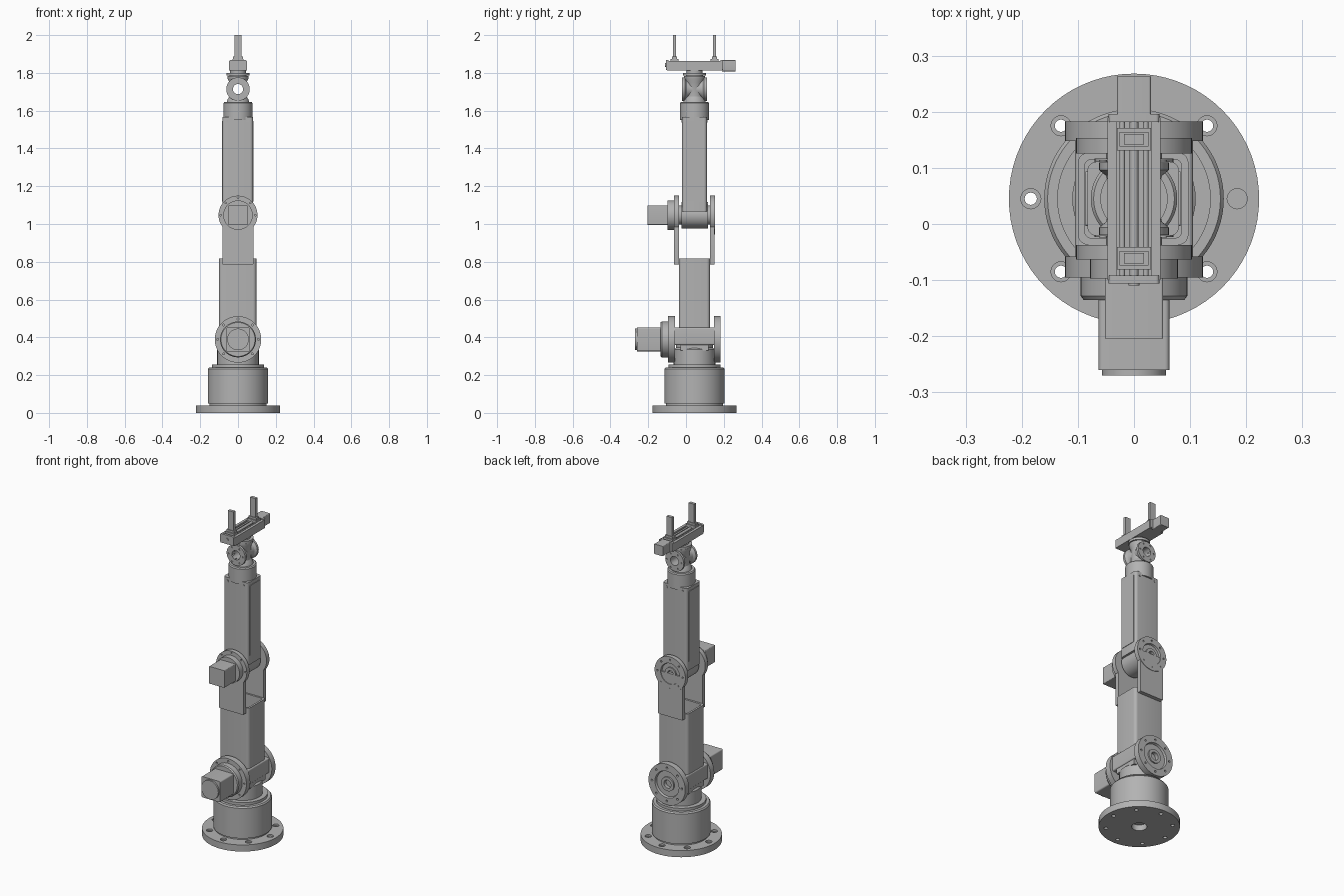
import bpy, bmesh
from math import cos, sin, pi, radians
from mathutils import Matrix, Vector

if "Cube" in bpy.data.objects:
    bpy.data.objects.remove(bpy.data.objects["Cube"])

grey = bpy.data.materials.new("machined grey")
grey.use_nodes = True
grey.diffuse_color = (0.45, 0.45, 0.45, 1)
grey.node_tree.nodes["Principled BSDF"].inputs["Base Color"].default_value = (0.45, 0.45, 0.45, 1)

CY = 0.045          # arm centre line in y
SHOULDER = 0.389    # pivot heights
ELBOW = 1.047
WRIST = 1.714
parts = []


def finish(name, bm):
    bmesh.ops.recalc_face_normals(bm, faces=bm.faces)
    mesh = bpy.data.meshes.new(name)
    bm.to_mesh(mesh)
    bm.free()
    mesh.materials.append(grey)
    ob = bpy.data.objects.new(name, mesh)
    bpy.context.collection.objects.link(ob)
    parts.append(ob)
    return ob


def box(name, x, y, z, round_axis=None, radius=0.0):
    """Box from (min, max) spans, optionally rounding edges along one axis."""
    bm = bmesh.new()
    bmesh.ops.create_cube(bm, size=1)
    for v in bm.verts:
        v.co = Vector([s[0] + (s[1] - s[0]) * (c + 0.5) for s, c in zip((x, y, z), v.co)])
    if round_axis is not None:
        edges = [e for e in bm.edges
                 if abs((e.verts[0].co - e.verts[1].co).normalized()[round_axis]) > 0.9]
        bmesh.ops.bevel(bm, geom=edges, offset=radius, segments=5, profile=0.5, affect='EDGES')
    return finish(name, bm)


def lathe(name, profile, centre=(0, CY, 0), along_y=False, steps=48):
    """Turned part; profile is (radius, height) along z or y."""
    bm = bmesh.new()
    verts = [bm.verts.new((r, 0, h)) for r, h in profile]
    edges = [bm.edges.new(pair) for pair in zip(verts, verts[1:])]
    bmesh.ops.spin(bm, geom=verts + edges, cent=(0, 0, 0), axis=(0, 0, 1),
                   angle=2 * pi, steps=steps, use_merge=True)
    bmesh.ops.remove_doubles(bm, verts=bm.verts, dist=1e-5)
    turn = Matrix.Rotation(-pi / 2, 4, 'X') if along_y else Matrix()
    bmesh.ops.transform(bm, matrix=Matrix.Translation(centre) @ turn, verts=bm.verts)
    return finish(name, bm)


def cylinder(name, r, low, high, centre=(0, CY, 0), along_y=False, steps=48):
    return lathe(name, [(0, low), (r, low), (r, high), (0, high)], centre, along_y, steps)


def cut(ob, cutter):
    """Subtract a helper shape and discard it."""
    mod = ob.modifiers.new("cut", 'BOOLEAN')
    mod.operation, mod.solver, mod.object = 'DIFFERENCE', 'EXACT', cutter
    graph = bpy.context.evaluated_depsgraph_get()
    mesh = bpy.data.meshes.new_from_object(ob.evaluated_get(graph))
    ob.modifiers.clear()
    ob.data = mesh
    parts.remove(cutter)
    bpy.data.objects.remove(cutter)


def drill_ring(ob, count, ring, r, low, high, centre, along_y=False, phase=0):
    for i in range(count):
        a = 2 * pi * i / count + phase
        off = (cos(a) * ring, 0, sin(a) * ring) if along_y else (cos(a) * ring, sin(a) * ring, 0)
        spot = Vector(centre) + Vector(off)
        cut(ob, cylinder("cutter", r, low, high, spot, along_y, 16))


# Base flange and pedestal
base = cylinder("base_flange", 0.223, 0, 0.04, steps=72)
drill_ring(base, 8, 0.184, 0.011, -0.01, 0.06, (0, CY, 0))
drill_ring(base, 8, 0.184, 0.018, 0.03, 0.06, (0, CY, 0))
cut(base, cylinder("cutter", 0.042, -0.01, 0.035))
lathe("pedestal", [(0, 0.04), (0.152, 0.04), (0.152, 0.05), (0.16, 0.05), (0.16, 0.232),
                   (0.154, 0.24), (0.137, 0.24), (0.137, 0.256), (0, 0.256)], steps=72)
cylinder("turntable_neck", 0.11, 0.25, 0.335)
lathe("neck_collar", [(0.11, 0.335), (0.098, 0.345), (0.098, 0.365), (0, 0.365)])

# Shoulder joint
at = (0, 0, SHOULDER)
box("shoulder_block", (-0.105, 0.105), (-0.06, 0.15), (0.36, 0.452), 1, 0.008)
box("shoulder_web", (-0.1, 0.1), (-0.03, 0.12), (0.33, 0.37))
front = cylinder("shoulder_front_disc", 0.123, -0.095, -0.058, at, True)
drill_ring(front, 8, 0.108, 0.005, -0.11, -0.085, at, True)
rear = lathe("shoulder_rear_disc", [
    (0, 0.148), (0.123, 0.148), (0.123, 0.183), (0.08, 0.183), (0.076, 0.17), (0.042, 0.17),
    (0.042, 0.178), (0.024, 0.178), (0.024, 0.155), (0, 0.155)], at, True)
drill_ring(rear, 8, 0.1, 0.006, 0.17, 0.2, at, True)
lathe("shoulder_motor_flange", [(0, -0.09), (0.095, -0.09), (0.095, -0.128), (0.09, -0.135),
                                (0, -0.135)], at, True)
box("shoulder_motor", (-0.063, 0.063), (-0.26, -0.13), (SHOULDER - 0.063, SHOULDER + 0.063), 1, 0.008)
cylinder("shoulder_motor_cap", 0.057, -0.27, -0.255, at, True)

# Lower link: hollow rounded tube
tube = box("lower_link", (-0.1, 0.097), (-0.037, 0.127), (0.44, 0.818), 2, 0.018)
cut(tube, box("cutter", (-0.088, 0.085), (-0.025, 0.115), (0.5, 0.9), 2, 0.012))

# Elbow fork plates and discs
at = (0, 0, ELBOW)
for side, y in (("front", (-0.063, -0.037)), ("rear", (0.126, 0.15))):
    box("fork_plate_" + side, (-0.083, 0.081), y, (0.785, ELBOW), 1, 0.005)
front = cylinder("elbow_front_disc", 0.103, -0.063, -0.037, at, True)
drill_ring(front, 8, 0.092, 0.004, -0.08, -0.055, at, True)
rear = lathe("elbow_rear_disc", [
    (0, 0.126), (0.103, 0.126), (0.103, 0.153), (0.063, 0.153), (0.06, 0.142), (0.036, 0.142),
    (0.036, 0.15), (0.018, 0.15), (0.018, 0.132), (0, 0.132)], at, True)
drill_ring(rear, 8, 0.084, 0.005, 0.145, 0.17, at, True)
cylinder("elbow_motor_flange", 0.078, -0.097, -0.06, at, True)
box("elbow_motor", (-0.052, 0.052), (-0.204, -0.09), (ELBOW - 0.052, ELBOW + 0.052), 1, 0.004)
cylinder("elbow_shaft", 0.05, -0.04, 0.13, at, True)
cylinder("elbow_hub", 0.07, -0.023, 0.117, at, True)

# Upper arm: rounded beam with side panels and top screws
box("upper_arm", (-0.083, 0.08), (-0.021, 0.111), (ELBOW + 0.02, 1.566), 2, 0.016)
for side, x in (("right", (-0.086, -0.08)), ("left", (0.077, 0.083))):
    box("arm_side_panel_" + side, x, (-0.004, 0.094), (1.12, 1.545), 0, 0.005)
for x in (-0.055, 0.052):
    cylinder("arm_screw", 0.007, -0.024, 0.114, (x, 0, 1.545), True, 16)
lathe("forearm_neck", [(0, 1.55), (0.077, 1.55), (0.077, 1.64), (0.072, 1.646), (0, 1.646)])

# Wrist: crossed spools with a through bore
at = (0, 0, WRIST)
spool = lathe("wrist_spool", [
    (0, -0.02), (0.062, -0.02), (0.062, -0.006), (0.05, 0.004), (0.045, 0.02), (0.045, 0.07),
    (0.05, 0.086), (0.062, 0.096), (0.062, 0.11), (0, 0.11)], at, True)
post = lathe("wrist_post", [
    (0, 1.64), (0.06, 1.64), (0.056, 1.658), (0.046, 1.675), (0.046, 1.75), (0.056, 1.77),
    (0.056, 1.783), (0, 1.783)])
for ob in (spool, post):
    cut(ob, cylinder("cutter", 0.027, -0.1, 0.2, at, True))
drill_ring(spool, 6, 0.048, 0.005, -0.03, -0.015, at, True)
drill_ring(spool, 6, 0.048, 0.005, 0.105, 0.13, at, True)
lathe("tool_flange", [(0, 1.775), (0.045, 1.775), (0.045, 1.786), (0.06, 1.786), (0.06, 1.8),
                      (0.043, 1.8), (0.043, 1.815), (0, 1.815)])

# Gripper: open channel with guide rods, drive motor and two fingers
box("gripper_bed", (-0.047, 0.047), (-0.1, 0.19), (1.812, 1.84))
for x in (-0.039, 0.039):
    box("gripper_side_rail", (x - 0.008, x + 0.008), (-0.1, 0.19), (1.836, 1.862))
for y in (-0.099, 0.189):
    box("gripper_end_block", (-0.045, 0.045), (y - 0.007, y + 0.007), (1.814, 1.868), 1, 0.006)
for x, r in ((-0.021, 0.005), (0, 0.008), (0.021, 0.005)):
    cylinder("guide_rod", r, -0.1, 0.19, (x, 0, 1.855), True, 16)
cylinder("rod_end_screw", 0.01, -0.11, -0.1, (0, 0, 1.842), True, 20)
box("gripper_motor", (-0.03, 0.03), (0.19, 0.263), (1.808, 1.868), 1, 0.004)
for sign in (-1, 1):
    y = CY + sign * 0.106
    box("finger_carriage", (-0.03, 0.03), (y - 0.02, y + 0.02), (1.838, 1.874))
    box("finger_foot", (-0.026, 0.026), (y - 0.013, y + 0.013), (1.87, 1.886))
    box("finger", (-0.018, 0.018), (y - 0.009, y + 0.009), (1.88, 2.0))

# Smooth round surfaces, keep machined edges sharp
bpy.ops.object.select_all(action='DESELECT')
for ob in parts:
    ob.select_set(True)
bpy.context.view_layer.objects.active = parts[0]
bpy.ops.object.shade_smooth_by_angle(angle=radians(30))
